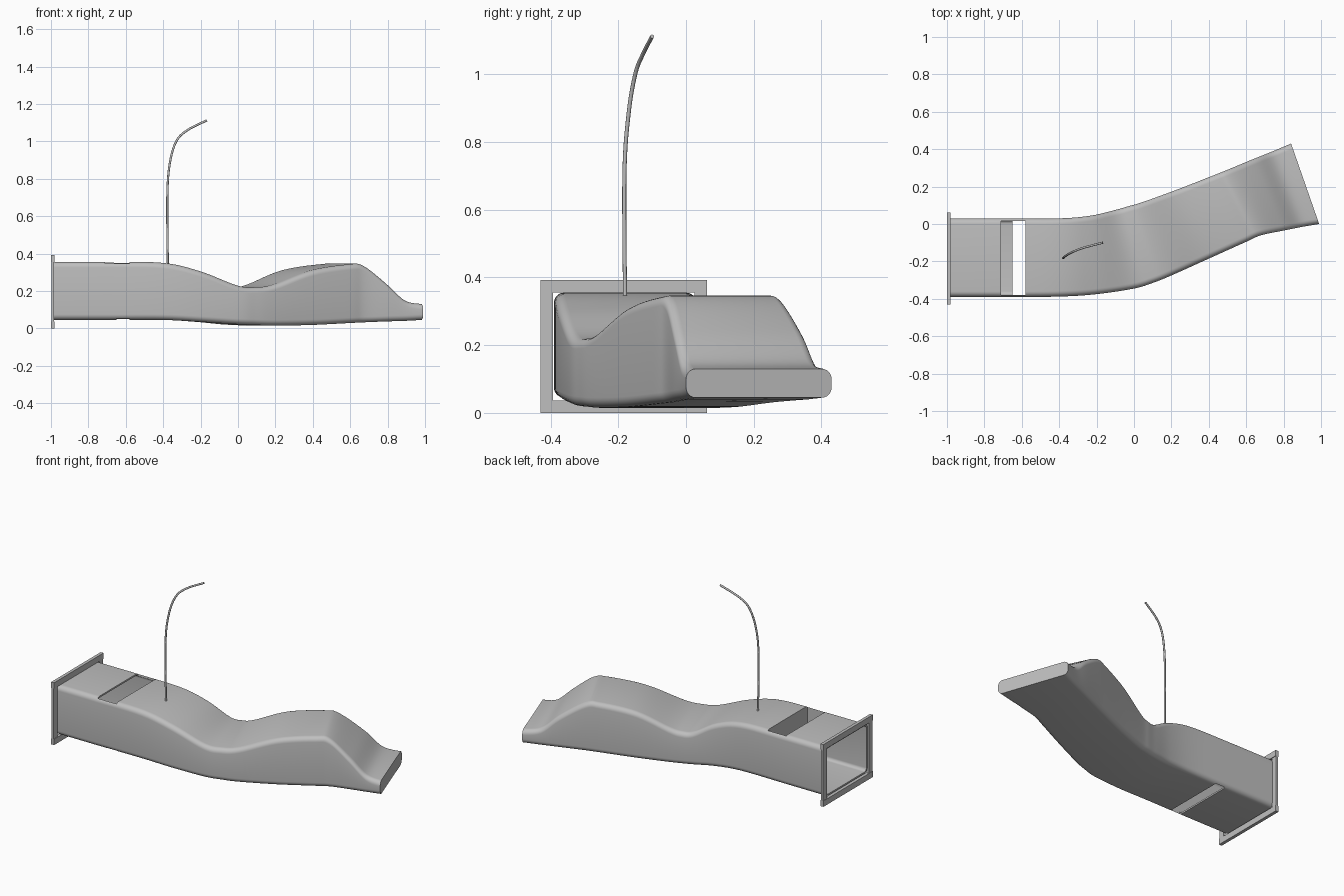
import bpy, bmesh, math
from mathutils import Vector

cube = bpy.data.objects.get("Cube")
if cube:
    bpy.data.objects.remove(cube, do_unlink=True)


def make_material(name, rgb):
    mat = bpy.data.materials.new(name)
    mat.use_nodes = True
    colour = (*rgb, 1)
    mat.diffuse_color = colour
    mat.node_tree.nodes["Principled BSDF"].inputs["Base Color"].default_value = colour
    return mat


GREY = make_material("plain grey", (0.52, 0.52, 0.52))


def finish(name, bm):
    bmesh.ops.recalc_face_normals(bm, faces=bm.faces)
    mesh = bpy.data.meshes.new(name)
    bm.to_mesh(mesh)
    bm.free()
    mesh.materials.append(GREY)
    obj = bpy.data.objects.new(name, mesh)
    bpy.context.collection.objects.link(obj)
    return obj


def box(name, low, high):
    bm = bmesh.new()
    bmesh.ops.create_cube(bm, size=1)
    for v in bm.verts:
        v.co = [l + (c + 0.5) * (h - l) for c, l, h in zip(v.co, low, high)]
    return finish(name, bm)


def spline(rows, steps):
    """Smooth curve through rows of equal length."""
    rows = [Vector(r) for r in rows]
    out = []
    for i in range(len(rows) - 1):
        a, b = rows[max(i - 1, 0)], rows[i]
        c, d = rows[i + 1], rows[min(i + 2, len(rows) - 1)]
        for k in range(steps):
            t = k / steps
            out.append(0.5 * (2 * b + (c - a) * t + (2 * a - 5 * b + 4 * c - d) * t**2
                              + (3 * b - a - 3 * c + d) * t**3))
    return out + [rows[-1]]


def ring(bm, section, radius, arc=6):
    """Rounded rectangle between a front and a back edge."""
    fx, fy, bx, by, top, bottom = section
    width, height = math.hypot(bx - fx, by - fy), top - bottom
    verts = []
    for corner, (sx, sz) in enumerate([(1, 1), (0, 1), (0, 0), (1, 0)]):
        cu = width - radius if sx else radius
        cz = height - radius if sz else radius
        for k in range(arc + 1):
            ang = (corner + k / arc) * math.pi / 2
            u = (cu + radius * math.cos(ang)) / width
            z = bottom + cz + radius * math.sin(ang)
            verts.append(bm.verts.new((fx + (bx - fx) * u, fy + (by - fy) * u, z)))
    return verts


def loft(name, sections, radius):
    bm = bmesh.new()
    rings = [ring(bm, s, radius) for s in sections]
    for a, b in zip(rings, rings[1:]):
        for i in range(len(a)):
            j = (i + 1) % len(a)
            bm.faces.new((a[i], a[j], b[j], b[i]))
    bm.faces.new(rings[0])
    bm.faces.new(rings[-1])
    return finish(name, bm)


# Curved duct: front edge x, y, back edge x, y, top z, bottom z
STATIONS = [
    (-.99, -.39, -.99, .03, .355, .045),
    (-.7, -.39, -.7, .03, .355, .045),
    (-.4, -.388, -.4, .03, .35, .045),
    (-.2, -.375, -.23, .045, .305, .035),
    (0, -.345, -.1, .075, .23, .022),
    (.1, -.315, -.03, .095, .22, .018),
    (.2, -.275, .04, .115, .235, .015),
    (.4, -.185, .22, .18, .31, .018),
    (.6, -.095, .42, .258, .342, .028),
    (.68, -.06, .5, .29, .335, .032),
    (.8, -.035, .64, .348, .24, .037),
    (.9, -.015, .74, .388, .15, .04),
    (.99, 0, .84, .43, .13, .045),
]
duct = loft("duct_body", spline(STATIONS, 6), 0.03)

# Open inlet chamber and the two slots cut from it
cutters = [
    loft("chamber_cutter", [(x, -.38, x, .02, .345, .055) for x in (-1.1, -.58)], 0.02),
    box("top_slot_cutter", (-.71, -.38, .2), (-.58, .015, .5)),
    box("bottom_slot_cutter", (-.65, -.38, -.1), (-.58, .015, .2)),
]
bpy.context.view_layer.objects.active = duct
for cutter in cutters:
    cutter.hide_render = True
    mod = duct.modifiers.new("cut", "BOOLEAN")
    mod.operation = "DIFFERENCE"
    mod.solver = "EXACT"
    mod.object = cutter
    bpy.ops.object.modifier_apply(modifier=mod.name)
    bpy.data.objects.remove(cutter, do_unlink=True)

# Inlet flange frame
for name, z in (("bottom", 0.0), ("top", .355)):
    box("flange_" + name, (-1, -.43, z), (-.98, .062, z + .037))
for name, y in (("front", -.43), ("back", .025)):
    box("flange_" + name, (-.998, y, .037), (-.983, y + .037, .355))

# Thin bent wire rising from the roof
path = spline([(-.375, -.18, .33), (-.378, -.182, .7), (-.365, -.17, .88),
               (-.33, -.15, 1.0), (-.27, -.127, 1.06), (-.167, -.1, 1.112)], 8)
curve = bpy.data.curves.new("wire", "CURVE")
curve.dimensions = "3D"
curve.bevel_depth = 0.006
curve.bevel_resolution = 3
curve.use_fill_caps = True
line = curve.splines.new("POLY")
line.points.add(len(path) - 1)
for point, co in zip(line.points, path):
    point.co = (*co, 1)
curve.materials.append(GREY)
wire = bpy.data.objects.new("bent_wire", curve)
bpy.context.collection.objects.link(wire)

# Smooth the curved surfaces, keep the edges sharp
bpy.ops.object.select_all(action="DESELECT")
duct.select_set(True)
bpy.context.view_layer.objects.active = duct
bpy.ops.object.shade_smooth_by_angle(angle=math.radians(30))
